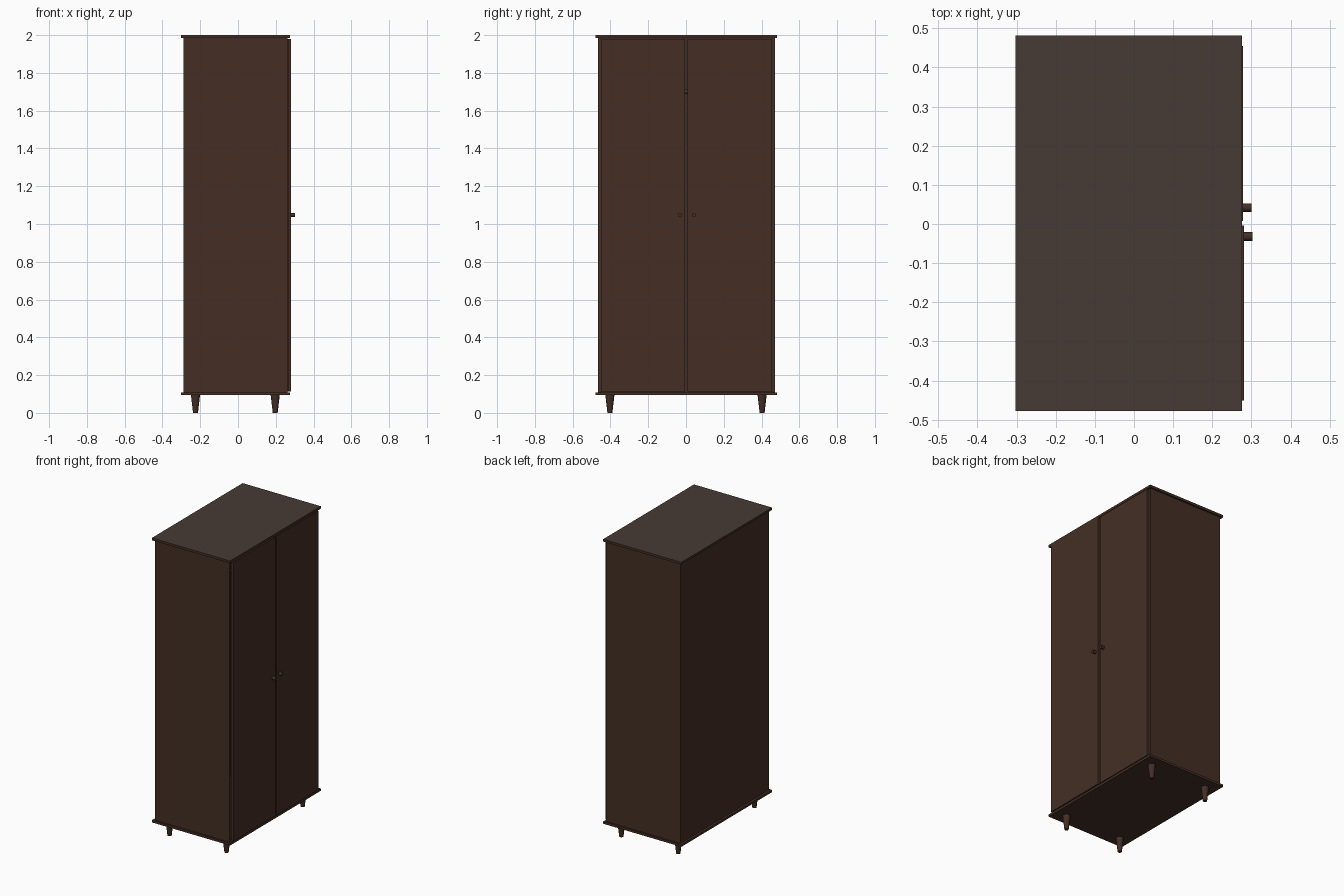
import bpy
import math

if "Cube" in bpy.data.objects:
    bpy.data.objects.remove(bpy.data.objects["Cube"])


def material(name, rgb):
    m = bpy.data.materials.new(name)
    m.diffuse_color = (*rgb, 1)
    m.use_nodes = True
    m.node_tree.nodes["Principled BSDF"].inputs["Base Color"].default_value = m.diffuse_color
    return m


BROWN = material("dark brown wood", (0.058, 0.028, 0.018))
GREY = material("grey brown top", (0.062, 0.044, 0.035))


def box(name, x, y, z, mat=BROWN):
    """Box from (min, max) pairs on each axis."""
    bpy.ops.mesh.primitive_cube_add(size=1)
    o = bpy.context.object
    o.name = name
    o.location = [(a + b) / 2 for a, b in (x, y, z)]
    o.scale = [b - a for a, b in (x, y, z)]
    bpy.ops.object.transform_apply(location=False, rotation=False, scale=True)
    o.data.materials.append(mat)
    return o


def cone(name, loc, r1, r2, depth, rot=(0, 0, 0), sides=24):
    bpy.ops.mesh.primitive_cone_add(vertices=sides, radius1=r1, radius2=r2,
                                    depth=depth, location=loc, rotation=rot)
    o = bpy.context.object
    o.name = name
    o.data.materials.append(BROWN)
    bpy.ops.object.shade_smooth_by_angle(angle=math.radians(40))
    return o


CY = 0.002                      # centre line of the cabinet
BACK, FRONT = -0.288, 0.262     # carcass depth
LOW, HIGH = 0.109, 1.984        # between bottom and top boards

# Top and bottom boards
box("bottom_board", (-0.303, 0.276), (CY - 0.48, CY + 0.48), (0.094, LOW))
box("top_board", (-0.303, 0.276), (CY - 0.48, CY + 0.48), (HIGH, 1.998))
box("top_veneer", (-0.303, 0.276), (CY - 0.48, CY + 0.48), (1.998, 2.0), GREY)

# Hollow carcass
box("left_side_panel", (BACK, FRONT), (CY - 0.468, CY - 0.453), (LOW, HIGH))
box("right_side_panel", (BACK, FRONT), (CY + 0.453, CY + 0.468), (LOW, HIGH))
box("back_panel", (BACK, BACK + 0.012), (CY - 0.453, CY + 0.453), (LOW, HIGH))

# Doors with knobs, one standing slightly proud of the other
for side, s, lift in (("left", -1, 0.003), ("right", 1, 0.0)):
    ys = sorted((CY + s * 0.006, CY + s * 0.453))
    box(side + "_door", (FRONT + lift, 0.278 + lift), ys, (LOW + 0.004, HIGH - 0.004))
    cone(side + "_knob", (0.288 + lift, 0.005 + s * 0.037, 1.048), 0.011, 0.011,
         0.024, (0, math.pi / 2, 0))

# Clothes rail inside
cone("clothes_rail", (-0.01, CY, 1.7), 0.012, 0.012, 0.906, (math.pi / 2, 0, 0))

# Tapered legs
for xn, x in (("back", -0.225), ("front", 0.197)):
    for yn, y in (("left", -0.403), ("right", 0.403)):
        cone(f"{xn}_{yn}_leg", (x, y, 0.047), 0.013, 0.024, 0.094)
